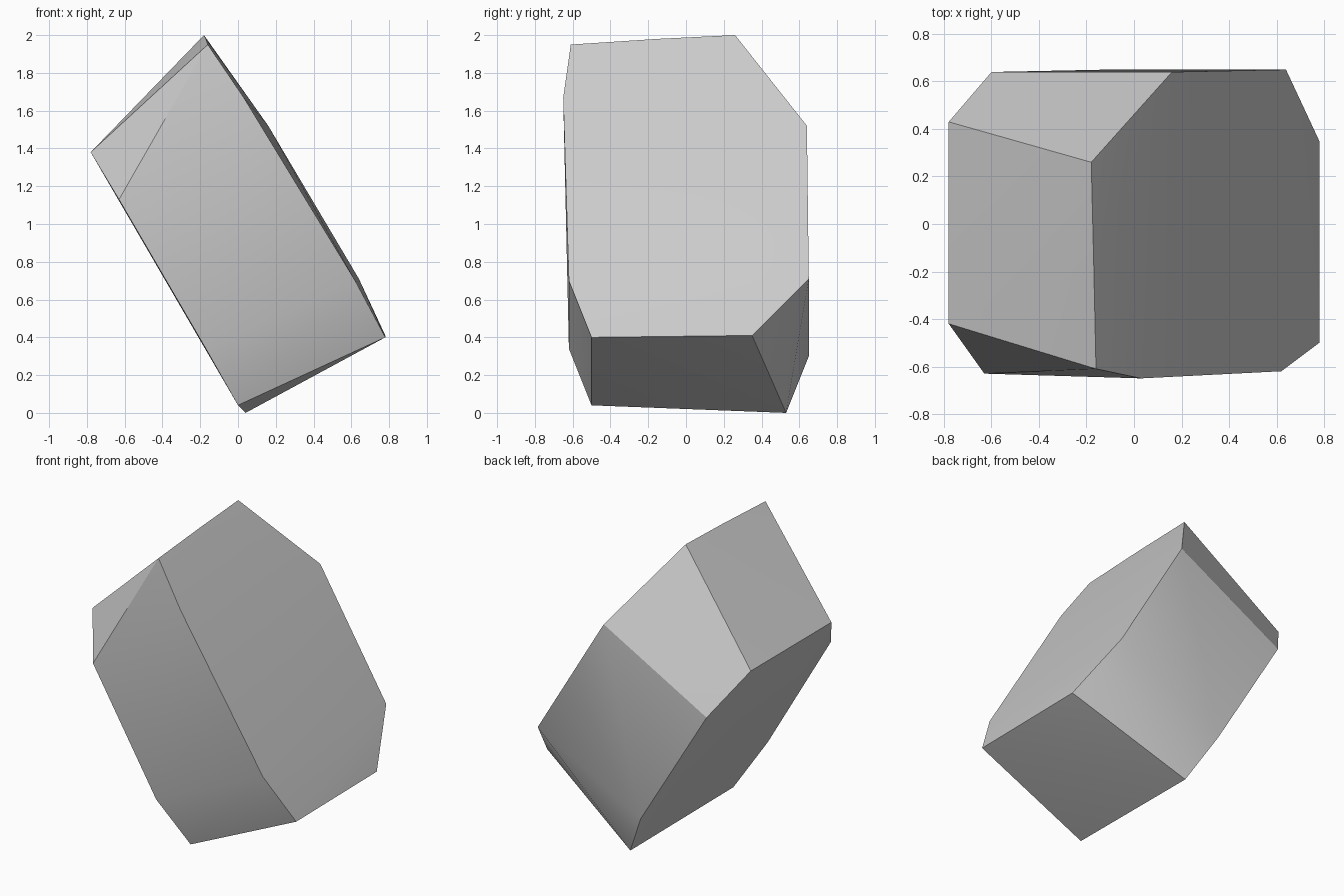
import bpy
import bmesh
import math

default_cube = bpy.data.objects.get("Cube")
if default_cube:
    bpy.data.objects.remove(default_cube, do_unlink=True)

# One plain grey stone material
stone_grey = bpy.data.materials.new("stone_grey")
stone_grey.use_nodes = True
colour = (0.6, 0.6, 0.6, 1.0)
stone_grey.diffuse_color = colour
stone_grey.node_tree.nodes["Principled BSDF"].inputs["Base Color"].default_value = colour

# Corner outline of the broad face that looks up and to the left
upper_outline = [
    (-0.16, -0.61, 1.95), (-0.17, -0.15, 1.98), (-0.18, 0.26, 2.0),
    (0.16, 0.64, 1.52), (0.64, 0.65, 0.71), (0.78, 0.35, 0.41),
    (0.78, -0.5, 0.4), (0.62, -0.62, 0.7), (0.03, -0.65, 1.67),
]

# Corner outline of the broad face that looks down and to the right
lower_outline = [
    (-0.78, -0.42, 1.38), (-0.78, 0.43, 1.38), (-0.6, 0.64, 1.1),
    (-0.12, 0.65, 0.3), (0.04, 0.53, 0), (0, -0.5, 0.04),
    (-0.17, -0.62, 0.34), (-0.63, -0.63, 1.13),
]


def build_convex_block(name, outlines, material):
    """Wrap a tight convex skin around the corner outlines."""
    bm = bmesh.new()
    for outline in outlines:
        for corner in outline:
            bm.verts.new(corner)
    bmesh.ops.convex_hull(bm, input=list(bm.verts), use_existing_faces=False)
    bmesh.ops.recalc_face_normals(bm, faces=list(bm.faces))
    mesh = bpy.data.meshes.new(name)
    bm.to_mesh(mesh)
    bm.free()
    mesh.materials.append(material)
    block = bpy.data.objects.new(name, mesh)
    bpy.context.collection.objects.link(block)
    return block


# Tilted stone block with cut corners
stone_block = build_convex_block(
    "stone_block", (upper_outline, lower_outline), stone_grey)

# Soften the shallow creases and keep the cut edges crisp
bpy.ops.object.select_all(action="DESELECT")
stone_block.select_set(True)
bpy.context.view_layer.objects.active = stone_block
bpy.ops.object.shade_smooth_by_angle(angle=math.radians(30))
